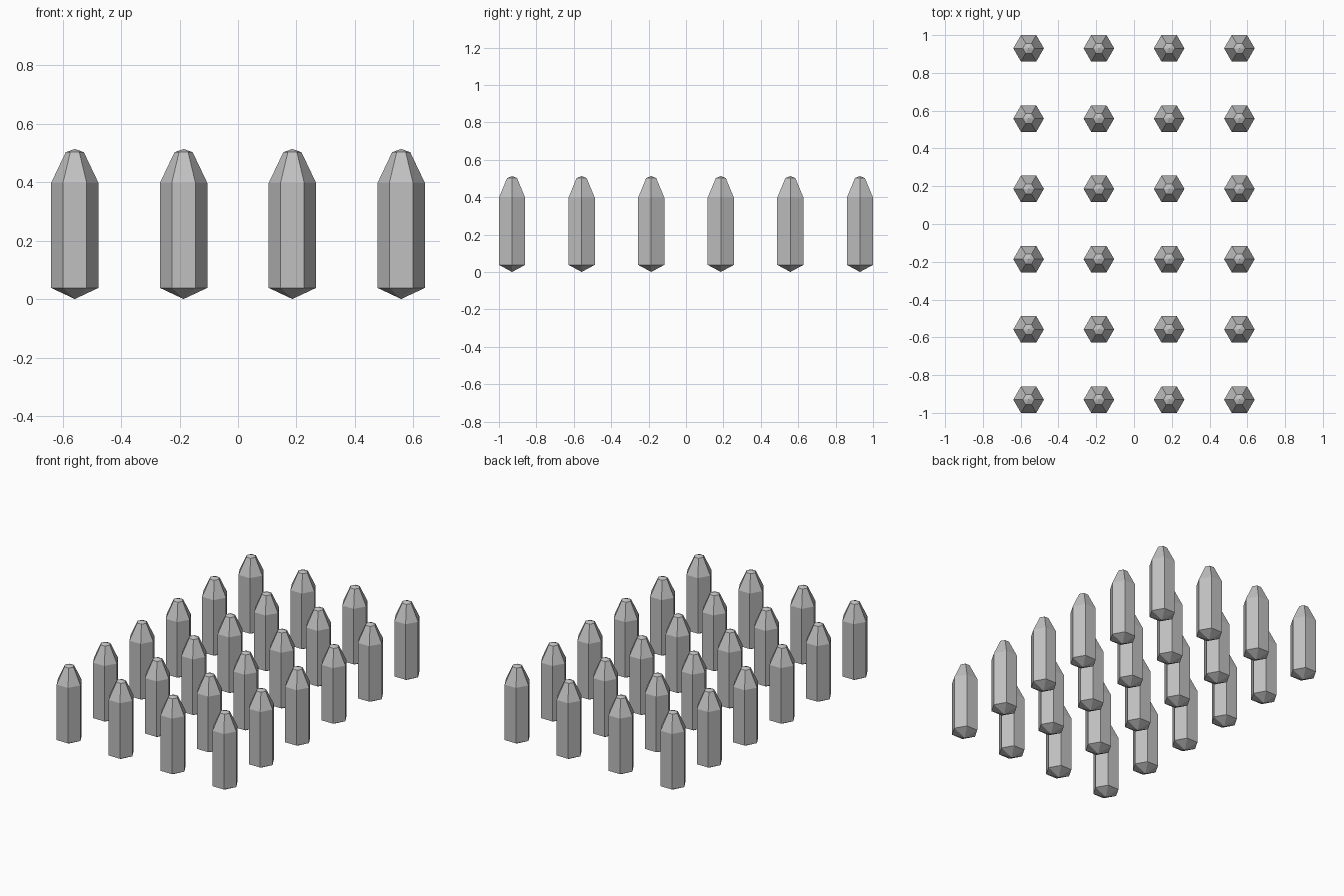
import bpy, bmesh, math

if "Cube" in bpy.data.objects:
    bpy.data.objects.remove(bpy.data.objects["Cube"])

RADIUS, SPACING, COLS, ROWS = 0.081, 0.372, 4, 6
# (radius, height) from the bottom point to the tip
PROFILE = [(0, 0.0), (RADIUS, 0.038), (RADIUS, 0.397), (0.031, 0.502), (0, 0.513)]

grey = bpy.data.materials.new("grey")
grey.diffuse_color = (0.53, 0.53, 0.53, 1)
grey.use_nodes = True
grey.node_tree.nodes["Principled BSDF"].inputs["Base Color"].default_value = grey.diffuse_color


def crystal_mesh(sides=6):
    """Six-sided post with a blunt pointed top and a shallow pointed base."""
    bm = bmesh.new()
    rings = []
    for r, z in PROFILE:
        n = sides if r else 1
        rings.append([bm.verts.new((r * math.cos(math.tau * i / sides),
                                    r * math.sin(math.tau * i / sides), z))
                      for i in range(n)])
    for low, high in zip(rings, rings[1:]):
        for i in range(sides):
            j = (i + 1) % sides
            corners = [low[i % len(low)], low[j % len(low)],
                       high[j % len(high)], high[i % len(high)]]
            bm.faces.new(list(dict.fromkeys(corners)))
    bmesh.ops.recalc_face_normals(bm, faces=bm.faces)
    mesh = bpy.data.meshes.new("hexagonal_post")
    bm.to_mesh(mesh)
    bm.free()
    mesh.materials.append(grey)
    return mesh


# Grid of identical posts
post = crystal_mesh()
for row in range(ROWS):
    for col in range(COLS):
        ob = bpy.data.objects.new(f"post_row{row + 1}_col{col + 1}", post)
        ob.location = ((col - (COLS - 1) / 2) * SPACING,
                       (row - (ROWS - 1) / 2) * SPACING, 0)
        bpy.context.collection.objects.link(ob)
